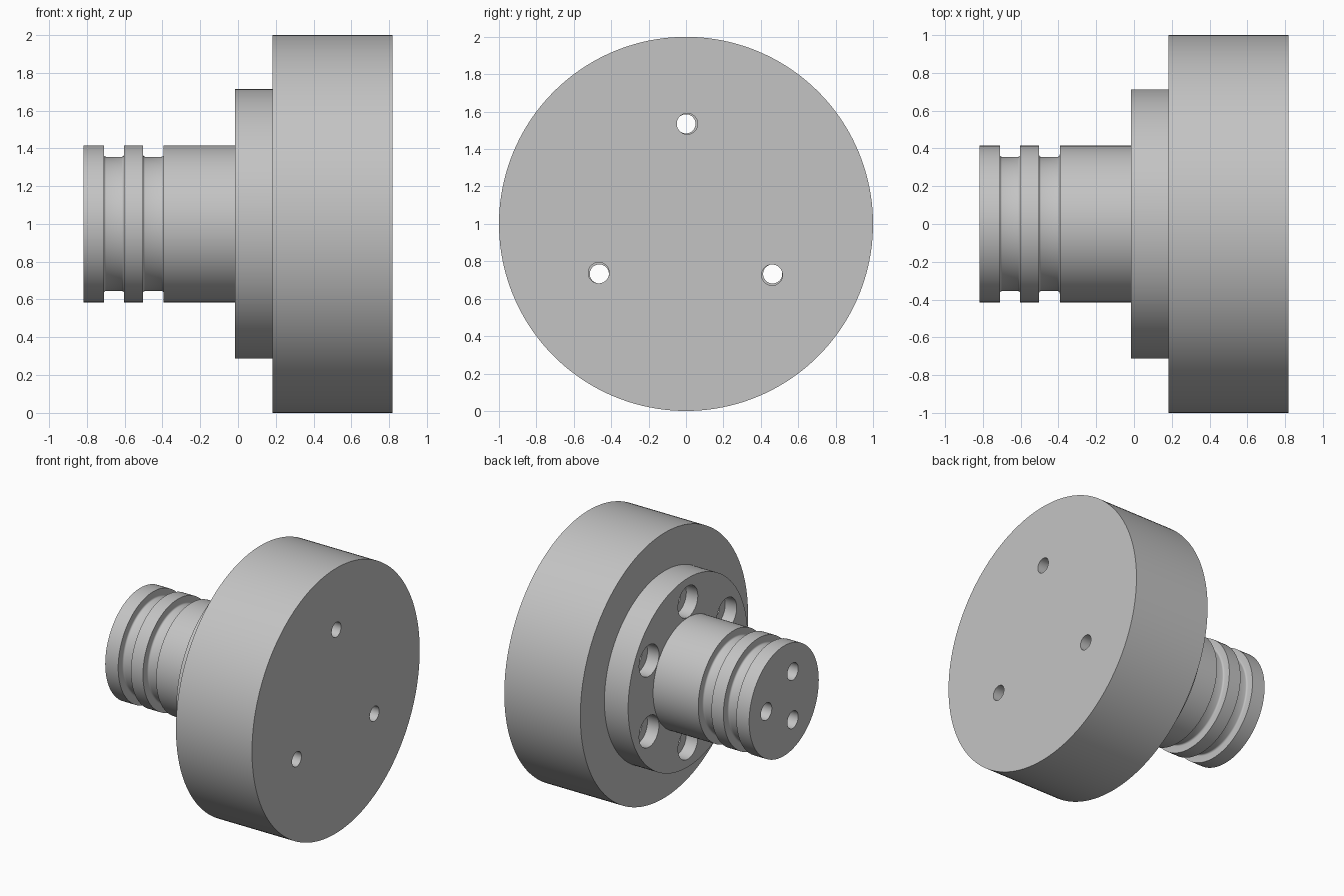
import bpy
import bmesh
from math import radians, sin, cos, pi
from mathutils import Matrix, Vector

SEGMENTS = 160
AXIS_Z = 1.0

cube = bpy.data.objects.get("Cube")
if cube:
    bpy.data.objects.remove(cube, do_unlink=True)

grey = bpy.data.materials.new("machined grey")
grey.use_nodes = True
colour = (0.55, 0.55, 0.55, 1)
grey.diffuse_color = colour
grey.node_tree.nodes["Principled BSDF"].inputs["Base Color"].default_value = colour


def add_object(name, bm):
    mesh = bpy.data.meshes.new(name)
    bm.to_mesh(mesh)
    bm.free()
    mesh.materials.append(grey)
    obj = bpy.data.objects.new(name, mesh)
    bpy.context.collection.objects.link(obj)
    return obj


def lathe(name, profile):
    """Turn an open (x, radius) profile about the x axis and cap both ends."""
    bm = bmesh.new()
    rings = []
    for x, r in profile:
        angles = [2 * pi * i / SEGMENTS for i in range(SEGMENTS)]
        rings.append([bm.verts.new((x, r * sin(t), AXIS_Z + r * cos(t))) for t in angles])
    for a, b in zip(rings, rings[1:]):
        for i in range(SEGMENTS):
            j = (i + 1) % SEGMENTS
            bm.faces.new((a[i], a[j], b[j], b[i]))
    bm.faces.new(rings[0])
    bm.faces.new(rings[-1])
    bmesh.ops.recalc_face_normals(bm, faces=bm.faces)
    return add_object(name, bm)


def drill(target, count, pitch, radius, x0, x1, start=0):
    """Cut a ring of holes running along x, start angle measured from the top."""
    bm = bmesh.new()
    for i in range(count):
        t = radians(start + 360 * i / count)
        centre = Vector(((x0 + x1) / 2, pitch * sin(t), AXIS_Z + pitch * cos(t)))
        place = Matrix.Translation(centre) @ Matrix.Rotation(pi / 2, 4, 'Y')
        bmesh.ops.create_cone(bm, cap_ends=True, segments=40, radius1=radius,
                              radius2=radius, depth=x1 - x0, matrix=place)
    cutter = add_object("hole_cutter", bm)
    cutter.hide_render = True
    mod = target.modifiers.new("holes", 'BOOLEAN')
    mod.operation = 'DIFFERENCE'
    mod.solver = 'EXACT'
    mod.object = cutter
    bpy.ops.object.select_all(action='DESELECT')
    target.select_set(True)
    bpy.context.view_layer.objects.active = target
    bpy.ops.object.modifier_apply(modifier=mod.name)
    bpy.data.objects.remove(cutter, do_unlink=True)


def groove(x0, x1, outer, floor, fillet):
    """Profile of a groove with rounded floor corners."""
    steps = [radians(a) for a in (0, 30, 60, 90)]
    left = [(x0 + fillet * (1 - cos(a)), floor + fillet * (1 - sin(a))) for a in steps]
    right = [(x0 + x1 - x, r) for x, r in reversed(left)]
    return [(x0, outer)] + left + right + [(x1, outer)]


# Shaft with two ring grooves and three blind holes in its end
SHAFT_R = 0.415
shaft = lathe("shaft", [(-0.818, SHAFT_R)]
              + groove(-0.71, -0.603, SHAFT_R, 0.355, 0.012)
              + groove(-0.503, -0.393, SHAFT_R, 0.355, 0.012)
              + [(-0.016, SHAFT_R)])
drill(shaft, 3, 0.21, 0.065, -0.9, -0.4, start=90)

# Bolt flange with six counterbored holes
PITCH = 0.535
flange = lathe("bolt_flange", [(-0.016, 0.713), (0.182, 0.713)])
drill(flange, 6, PITCH, 0.118, -0.1, 0.08)
drill(flange, 6, PITCH, 0.051, -0.1, 0.3)

# Large drum with three through holes, turned slightly from the flange holes
drum = lathe("drum", [(0.182, 1.0), (0.817, 1.0)])
drill(drum, 3, PITCH, 0.056, 0.1, 0.9, start=0.7)

# Smooth the round walls, keep the rims crisp
bpy.ops.object.select_all(action='DESELECT')
for part in (shaft, flange, drum):
    part.select_set(True)
bpy.context.view_layer.objects.active = drum
bpy.ops.object.shade_smooth_by_angle(angle=radians(32))
